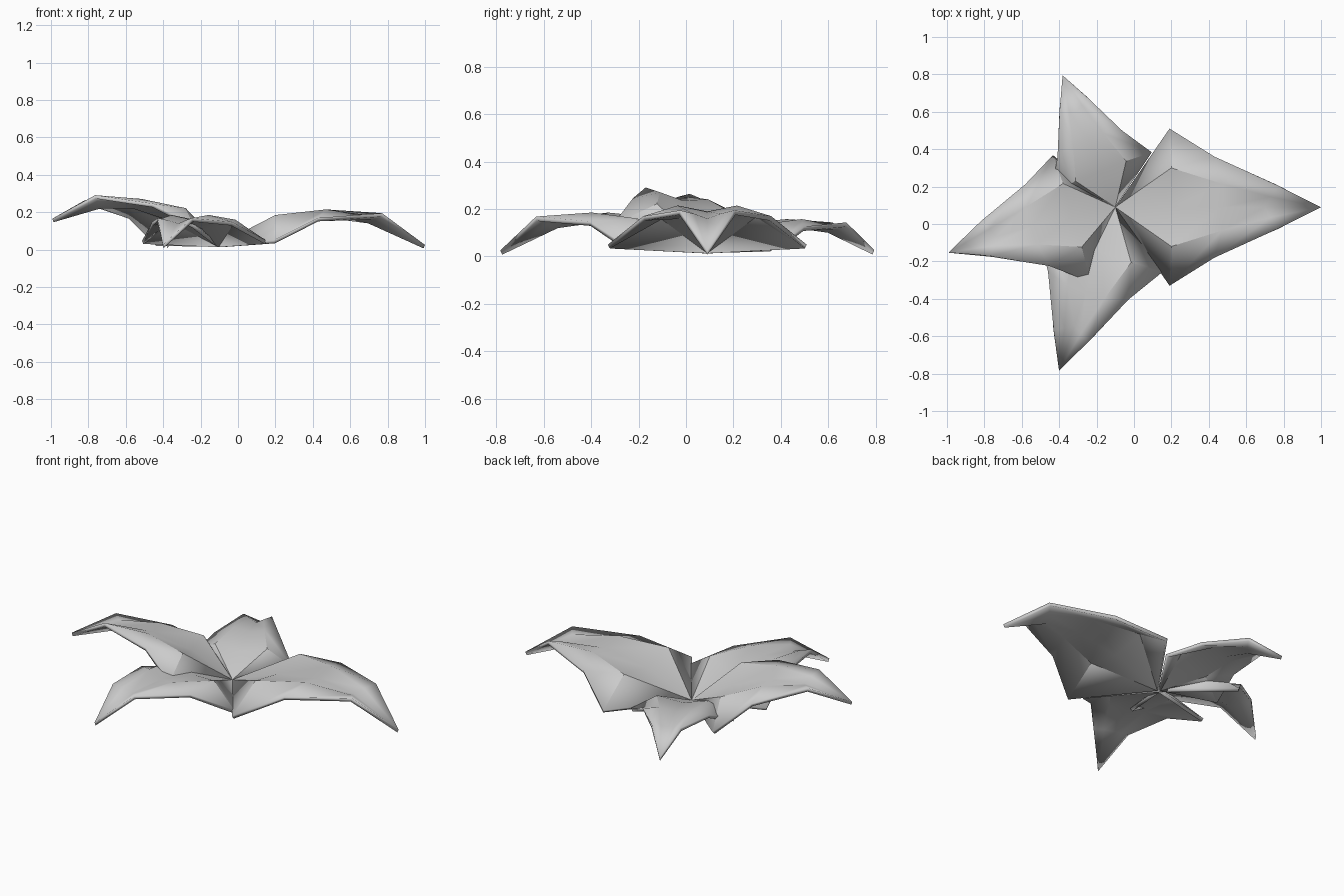
import bpy, bmesh, math
from mathutils import Matrix, Vector

if "Cube" in bpy.data.objects:
    bpy.data.objects.remove(bpy.data.objects["Cube"])

BASE = Vector((-0.10, 0.09, 0.03))
# cross rows along the leaf: (rib x, rib z), (mid x, y, z), (edge x, y, z)
ROWS = [
    ((0.30, 0.115), (0.30, 0.21, 0.155), (0.29, 0.42, 0.02)),
    ((0.57, 0.16), (0.57, 0.125, 0.185), (0.53, 0.27, 0.14)),
    ((0.80, 0.13), (0.83, 0.055, 0.15), (0.87, 0.115, 0.165)),
]
TIP = (1.10, 0, -0.005)


def leaf(name, scale, yaw, pitch=0.0, roll=0.0):
    bm = bmesh.new()
    base = bm.verts.new((0, 0, 0))
    tip = bm.verts.new(TIP)
    rows = []
    for (rx, rz), (mx, my, mz), (ex, ey, ez) in ROWS:
        pts = [(ex, -ey, ez), (mx, -my, mz), (rx, 0, rz), (mx, my, mz), (ex, ey, ez)]
        rows.append([bm.verts.new(p) for p in pts])
    for i in range(4):
        bm.faces.new((base, rows[0][i], rows[0][i + 1]))
        for a, b in zip(rows, rows[1:]):
            bm.faces.new((a[i], b[i], b[i + 1], a[i + 1]))
        bm.faces.new((rows[-1][i], tip, rows[-1][i + 1]))
    bmesh.ops.recalc_face_normals(bm, faces=bm.faces)
    if sum(f.normal.z for f in bm.faces) < 0:
        bmesh.ops.reverse_faces(bm, faces=bm.faces)
    rot = (Matrix.Rotation(math.radians(yaw), 4, 'Z') @ Matrix.Rotation(-pitch, 4, 'Y')
           @ Matrix.Rotation(roll, 4, 'X'))
    bm.transform(Matrix.Translation(BASE) @ rot @ Matrix.Scale(scale, 4))
    me = bpy.data.meshes.new(name)
    bm.to_mesh(me)
    bm.free()
    ob = bpy.data.objects.new(name, me)
    bpy.context.collection.objects.link(ob)
    # leaf thickness
    sol = ob.modifiers.new("thickness", 'SOLIDIFY')
    sol.thickness = 0.02
    sol.offset = -1
    bpy.context.view_layer.objects.active = ob
    ob.select_set(True)
    bpy.ops.object.shade_smooth_by_angle(angle=math.radians(35))
    ob.select_set(False)


# four leaves radiating from one stem point
leaf("large_leaf", 1.0, 0)
leaf("back_leaf", 0.69, 111.8)
leaf("raised_leaf", 0.85, 195.2, pitch=0.15, roll=0.14)
leaf("front_leaf", 0.84, -109)
